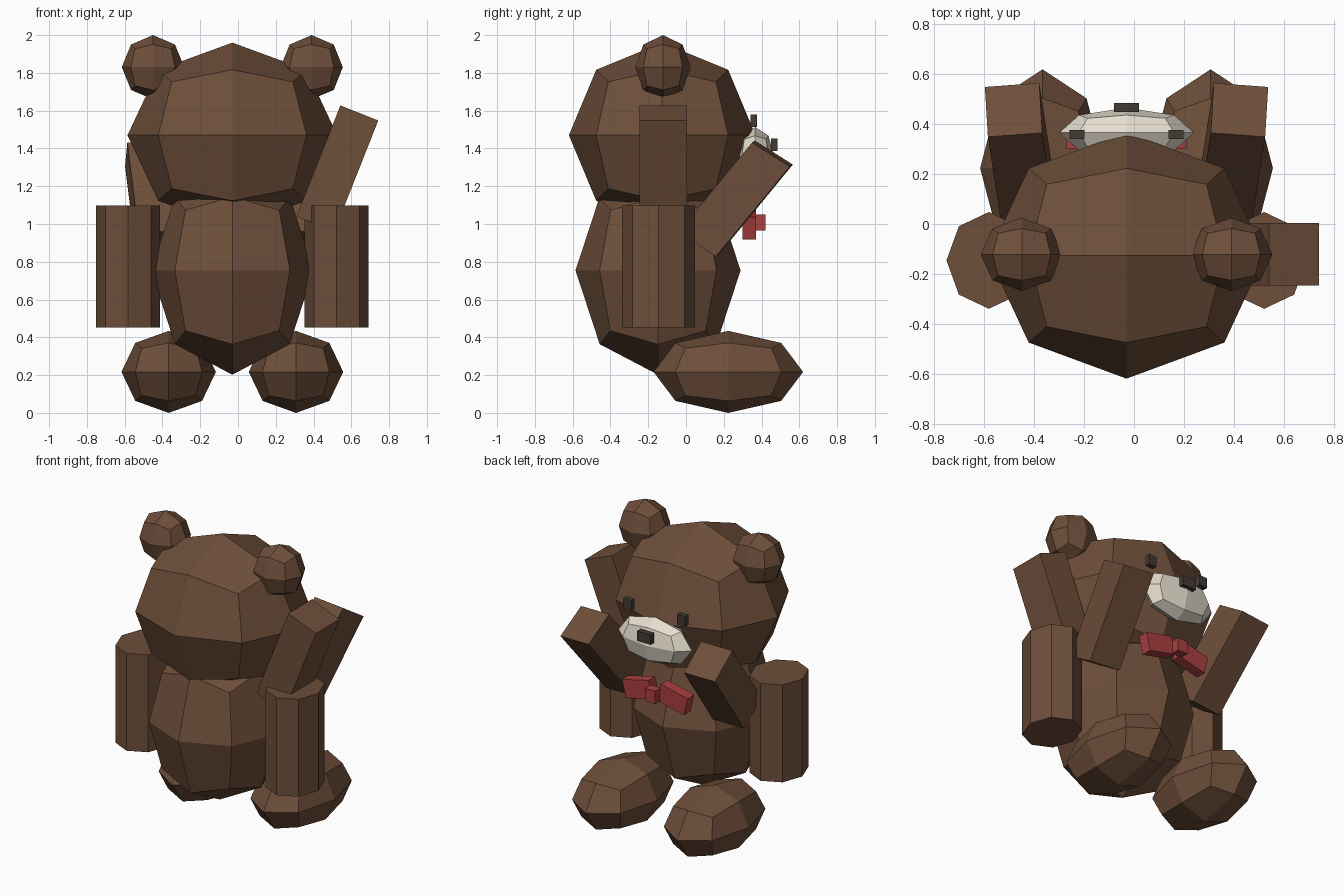
import bpy, bmesh, math
from mathutils import Matrix, Vector

if "Cube" in bpy.data.objects:
    bpy.data.objects.remove(bpy.data.objects["Cube"])

CX = -0.03  # symmetry plane of the toy


def material(name, rgb):
    m = bpy.data.materials.new(name)
    m.diffuse_color = (*rgb, 1)
    m.use_nodes = True
    m.node_tree.nodes["Principled BSDF"].inputs["Base Color"].default_value = m.diffuse_color
    return m


brown = material("brown_fur", (0.155, 0.077, 0.042))
cream = material("cream_fur", (0.79, 0.73, 0.62))
dark = material("dark_plastic", (0.055, 0.042, 0.034))
red = material("red_cloth", (0.40, 0.05, 0.05))


def finish(bm, name, mat, matrix):
    bmesh.ops.transform(bm, matrix=matrix, verts=bm.verts)
    bmesh.ops.recalc_face_normals(bm, faces=bm.faces)
    mesh = bpy.data.meshes.new(name)
    bm.to_mesh(mesh)
    bm.free()
    mesh.materials.append(mat)
    obj = bpy.data.objects.new(name, mesh)
    bpy.context.collection.objects.link(obj)
    return obj


def frame(center, u, v, w):
    """Matrix whose columns are three edge vectors, placed at center."""
    m = Matrix((u, v, w)).transposed().to_4x4()
    m.translation = Vector(center)
    return m


def ball(name, center, radii, mat=brown):
    """Faceted ball: a cube split once and pushed out to a sphere."""
    bm = bmesh.new()
    bmesh.ops.create_cube(bm, size=2)
    bmesh.ops.subdivide_edges(bm, edges=bm.edges[:], cuts=1, use_grid_fill=True)
    for v in bm.verts:
        v.co.normalize()
    return finish(bm, name, mat, Matrix.Translation(center) @ Matrix.Diagonal((*radii, 1)))


def bar(name, matrix, mat=brown):
    bm = bmesh.new()
    bmesh.ops.create_cube(bm, size=1)
    return finish(bm, name, mat, matrix)


def block(name, center, size, mat=brown, tilt=0):
    bar(name, Matrix.Translation(center) @ Matrix.Rotation(tilt, 4, 'Y')
        @ Matrix.Diagonal((*size, 1)), mat)


# Head, body, muzzle, nose
ball("head", (CX, -0.126, 1.47), (0.555, 0.494, 0.49))
ball("body", (CX, -0.148, 0.754), (0.43, 0.437, 0.552))
ball("muzzle", (CX, 0.366, 1.36), (0.27, 0.1, 0.153), cream)
block("nose", (CX, 0.467, 1.42), (0.10, 0.036, 0.066), dark)

# Paired parts
for s, side in ((-1, "left"), (1, "right")):
    ball(f"ear_{side}", (CX + s * 0.42, -0.122, 1.83), (0.165, 0.147, 0.17))
    ball(f"foot_{side}", (CX + s * 0.337, 0.224, 0.217), (0.25, 0.396, 0.217))
    block(f"eye_{side}", (CX + s * 0.198, 0.359, 1.547), (0.06, 0.035, 0.068), dark)

    # Hanging eight-sided limb
    bm = bmesh.new()
    bmesh.ops.create_cone(bm, cap_ends=True, segments=8, radius1=1, radius2=1, depth=1)
    finish(bm, f"side_limb_{side}", brown, Matrix.Translation((CX + s * 0.552, -0.146, 0.775))
           @ Matrix.Diagonal((0.17, 0.194, 0.647, 1)))

    # Forearm reaching up towards the face
    bar(f"forearm_{side}", frame((CX + s * 0.423, 0.262, 1.135), (-s * 0.218, 0.016, 0.01),
                                 (-s * 0.012, -0.2, 0.127), (s * 0.06, 0.391, 0.476)))

    # Drooping bow loop
    block(f"bow_loop_{side}", (CX + s * 0.13, 0.335, 1.0), (0.2, 0.07, 0.12), red,
          s * math.radians(13))

block("bow_knot", (CX, 0.39, 1.008), (0.075, 0.06, 0.085), red)

# Single raised arm
block("raised_arm", (0.526, -0.121, 1.294), (0.216, 0.25, 0.632), brown, math.radians(21.6))
